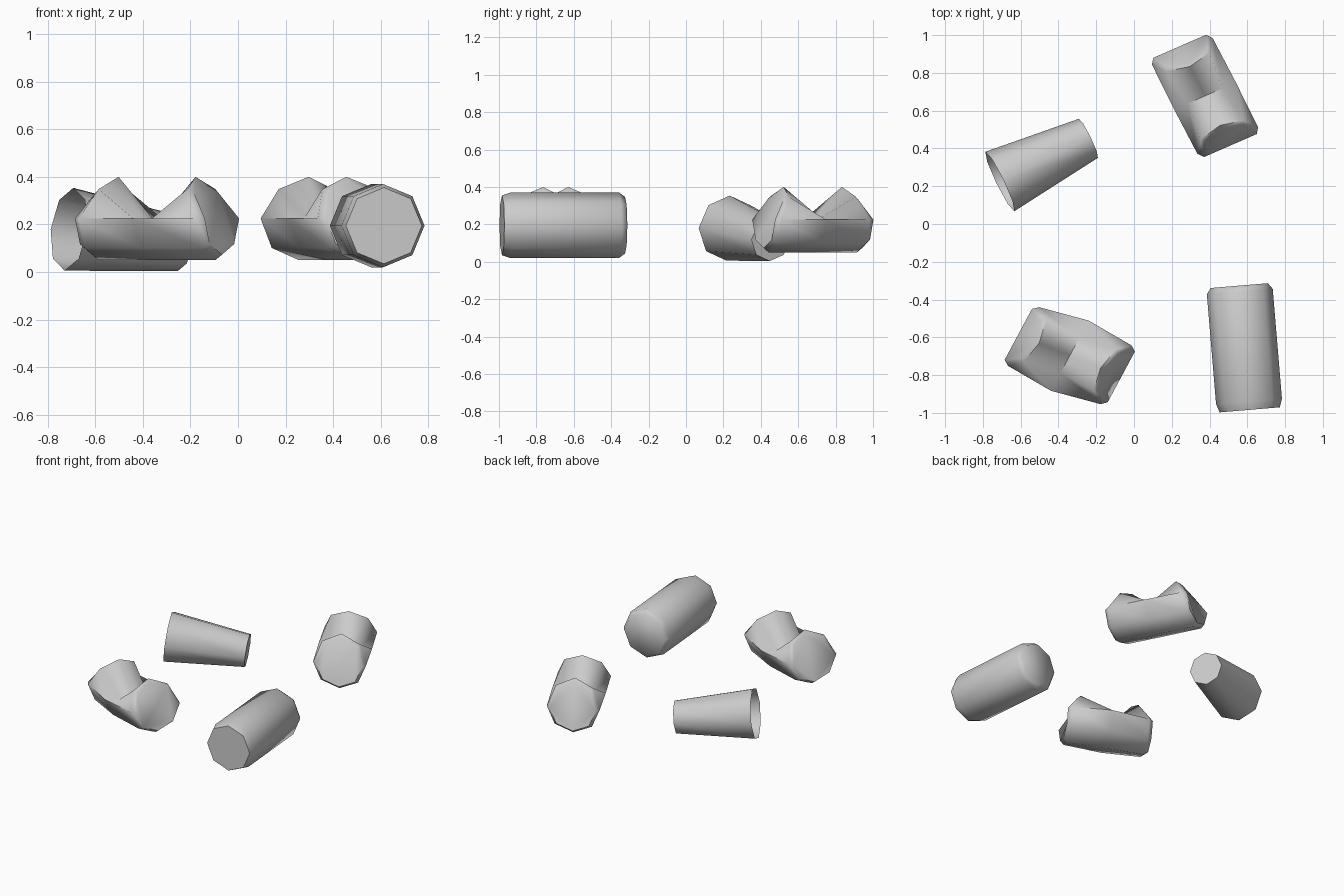
import bpy
import bmesh
from math import sin, cos, pi, radians
from mathutils import Matrix

if "Cube" in bpy.data.objects:
    bpy.data.objects.remove(bpy.data.objects["Cube"])

SIDES = 8
ANGLES = [2 * pi * k / SIDES + pi / 2 for k in range(SIDES)]


def loft(name, rings, matrix, caps=(True, True), smooth=60):
    """Skin a list of octagonal rings (along local x) and cap the ends."""
    bm = bmesh.new()
    loops = [[bm.verts.new(p) for p in ring] for ring in rings]
    for a, b in zip(loops, loops[1:]):
        for k in range(SIDES):
            j = (k + 1) % SIDES
            bm.faces.new((a[k], a[j], b[j], b[k]))
    if caps[0]:
        bm.faces.new(loops[0][::-1])
    if caps[1]:
        bm.faces.new(loops[-1])
    bmesh.ops.recalc_face_normals(bm, faces=bm.faces)
    mesh = bpy.data.meshes.new(name)
    bm.to_mesh(mesh)
    bm.free()
    obj = bpy.data.objects.new(name, mesh)
    obj.matrix_world = matrix
    bpy.context.collection.objects.link(obj)
    bpy.context.view_layer.objects.active = obj
    obj.select_set(True)
    bpy.ops.object.shade_smooth_by_angle(angle=radians(smooth))
    obj.select_set(False)
    return obj


def ring(x, r):
    return [(x, r * cos(a), r * sin(a)) for a in ANGLES]


def place(x, y, z, heading, pitch=0):
    return (Matrix.Translation((x, y, z)) @ Matrix.Rotation(radians(heading), 4, 'Z')
            @ Matrix.Rotation(radians(pitch), 4, 'Y'))


def crushed_can(name, matrix, bulge, fold_z, shear):
    """Can folded upward: ends lean in at the top, middle is dented flat."""
    def end(x, r, lean):
        s = 1 if x > 0 else -1
        return [(x - s * lean * max(0, sin(a)) + shear * r * cos(a),
                 r * cos(a), r * sin(a)) for a in ANGLES]

    middle = []
    for a in ANGLES:
        up = sin(a) > 0.5
        y = (0.145 if up else bulge) * cos(a)
        z = fold_z if up else 0.175 * sin(a)
        middle.append((shear * y, y, z))
    rings = [end(-0.295, 0.152, 0.10), end(-0.265, 0.175, 0.09), middle,
             end(0.265, 0.175, 0.09), end(0.295, 0.152, 0.10)]
    return loft(name, rings, matrix)


# Intact can lying on its side
loft("whole_can", [ring(-0.33, 0.16), ring(-0.285, 0.175),
                   ring(0.298, 0.175), ring(0.33, 0.152)],
     place(0.585, -0.655, 0.195, 94.8))

# Two crushed cans
crushed_can("crushed_can_front", place(-0.34, -0.697, 0.225, -22.5), 0.21, -0.022, 0.10)
crushed_can("crushed_can_back", place(0.376, 0.678, 0.225, -63), 0.178, 0.008, 0.06)

# Tapered cup, open at the wide end
loft("open_cup", [ring(0, 0.175), ring(0.525, 0.115)],
     place(-0.71, 0.225, 0.18, 26, 6.8), caps=(False, True))
